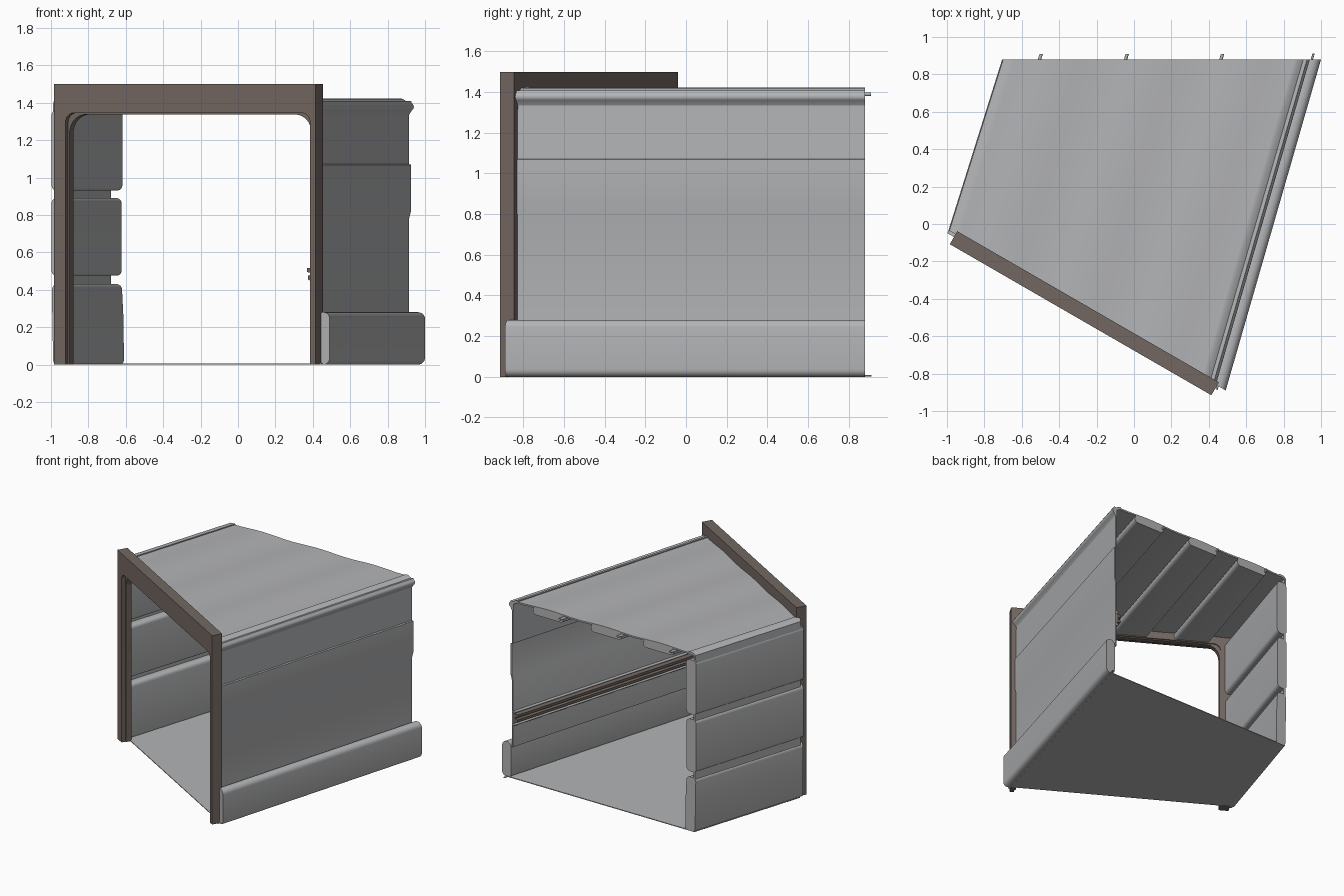
import bpy, bmesh, math

if "Cube" in bpy.data.objects:
    bpy.data.objects.remove(bpy.data.objects["Cube"])

BACK = 0.88              # flat rear end of the corridor
K = 0.577                # slope of the angled front plane


def material(name, rgb):
    m = bpy.data.materials.new(name)
    m.diffuse_color = (*rgb, 1)
    m.use_nodes = True
    m.node_tree.nodes["Principled BSDF"].inputs["Base Color"].default_value = m.diffuse_color
    return m


GREY = material("panel_grey", (0.45, 0.455, 0.465))
BROWN = material("frame_brown", (0.17, 0.137, 0.122))


def loft(name, front, back, mat, angle=35):
    """Closed solid between two matching outlines."""
    bm = bmesh.new()
    a = [bm.verts.new(p) for p in front]
    b = [bm.verts.new(p) for p in back]
    n = len(a)
    for i in range(n):
        j = (i + 1) % n
        bm.faces.new((a[i], a[j], b[j], b[i]))
    bm.faces.new(a)
    bm.faces.new(b[::-1])
    bmesh.ops.recalc_face_normals(bm, faces=bm.faces)
    me = bpy.data.meshes.new(name)
    bm.to_mesh(me)
    bm.free()
    me.materials.append(mat)
    ob = bpy.data.objects.new(name, me)
    bpy.context.collection.objects.link(ob)
    bpy.context.view_layer.objects.active = ob
    for o in bpy.context.selected_objects:
        o.select_set(False)
    ob.select_set(True)
    bpy.ops.object.shade_smooth_by_angle(angle=math.radians(angle))
    return ob


def run(name, profile, mat=GREY, c=-0.60, back=BACK):
    """Run an (x, z) profile from the angled front plane to the rear."""
    f, b = [], []
    for x, z in profile:
        s = 0.314 - 0.0153 * (x + 0.7)       # slight fan of the two walls
        y = (c - K * x + K * s * BACK) / (1 + K * s)
        f.append((x - s * (BACK - y), y, z))
        b.append((x - s * (BACK - back), back, z))
    return loft(name, f, b, mat)


def arc(cx, cz, r, a0, a1, n=6):
    return [(cx + r * math.cos(math.radians(a0 + (a1 - a0) * i / n)),
             cz + r * math.sin(math.radians(a0 + (a1 - a0) * i / n))) for i in range(n + 1)]


def lozenge(x0, x1, z0, z1, r):
    return (arc(x1 - r, z1 - r, r, 90, 0) + arc(x1 - r, z0 + r, r, 0, -90)
            + arc(x0 + r, z0 + r, r, 270, 180) + arc(x0 + r, z1 - r, r, 180, 90))


# floor sheet
run("floor", [(-0.69, 0), (0.95, 0), (0.95, 0.006), (-0.69, 0.006)])

# left wall: three padded panels on a thin backing
lower = arc(-0.65, 0.40, 0.03, 90, 0) + [(-0.612, 0.24)] + arc(-0.635, 0.025, 0.025, 0, -90) \
    + arc(-0.67, 0.025, 0.025, 270, 180) + [(-0.70, 0.24)] + arc(-0.672, 0.40, 0.03, 180, 90)
run("left_wall_lower_pad", lower, c=-0.625)
run("left_wall_middle_pad", lozenge(-0.705, -0.622, 0.475, 0.89, 0.028), c=-0.625)
run("left_wall_upper_pad", lozenge(-0.705, -0.618, 0.93, 1.36, 0.03), c=-0.625)
run("left_wall_backing", [(-0.695, 0.03), (-0.68, 0.03), (-0.68, 1.34), (-0.695, 1.34)])

# right wall: thin sheet with a raised band, and a thick lower pad
outer = [(0.915, 0.25), (0.915, 0.78), (0.925, 0.82), (0.925, 1.068), (0.915, 1.072), (0.915, 1.36)]
run("right_wall_sheet", outer + [(x - 0.012, z) for x, z in reversed(outer)], c=-0.585)
run("right_wall_lower_pad", lozenge(0.92, 1.0, 0.0, 0.28, 0.037), c=-0.607)

# inner rail on the right wall
run("wall_rail", [(0.905, 0.44), (0.865, 0.455), (0.865, 0.475), (0.885, 0.48),
                  (0.885, 0.49), (0.86, 0.495), (0.86, 0.515), (0.905, 0.52)], BROWN, c=-0.60)
for i, z in enumerate((0.43, 0.53)):
    run("rail_edge_%d" % i, lozenge(0.885, 0.905, z - 0.008, z + 0.008, 0.007))

# roof: gently waved top skin, hanging pads beneath
pads = [(-0.51, -0.24), (-0.05, 0.22), (0.46, 0.73)]
top = []
for i in range(49):
    x = -0.65 + 1.52 * i / 48
    top.append((x, 1.418 + 0.004 * math.cos((x - 0.095) * 2 * math.pi / 0.49)))
run("roof_skin", top + [(x, z - 0.012) for x, z in reversed(top)], c=-0.60)
for i, (x0, x1) in enumerate(pads):
    run("roof_pad_%d" % i, lozenge(x0, x1, 1.352, 1.412, 0.029), c=-0.60)
    run("roof_tube_%d" % i, lozenge(x0 - 0.004, x0 + 0.014, 1.381, 1.399, 0.0089), c=-0.60, back=0.91)

# roof edges: rolled right lip, folded left lip
run("roof_right_lip", [(0.86, 1.422), (0.88, 1.421), (0.905, 1.405), (0.925, 1.408)]
    + arc(0.916, 1.378, 0.024, 55, -60) + [(0.915, 1.335), (0.90, 1.335), (0.90, 1.385), (0.86, 1.408)], c=-0.605)
run("roof_left_lip", [(-0.64, 1.422), (-0.68, 1.42), (-0.70, 1.405), (-0.703, 1.345),
                      (-0.69, 1.345), (-0.685, 1.398), (-0.64, 1.408)], c=-0.605)
run("floor_tube", lozenge(0.945, 0.957, 0.001, 0.009, 0.0039), c=-0.63, back=0.912)

# angled front frame with a rounded opening, and an inner liner
OX, OY = -0.985, -0.108
C30, S30 = math.cos(math.radians(30)), 0.5


def arch(name, u0, u1, ztop, i0, i1, iz, r, d0, d1):
    prof = [(u0, 0), (u0, ztop), (u1, ztop), (u1, 0), (i1, 0)]
    prof += arc(i1 - r, iz - r, r, 0, 90, 8) + arc(i0 + r, iz - r, r, 90, 180, 8) + [(i0, 0)]

    def place(d):
        return [(OX + u * C30 + d * S30, OY - u * S30 + d * C30, z) for u, z in prof]
    loft(name, place(d0), place(d1), BROWN, 30)


arch("front_frame", 0, 1.615, 1.5, 0.072, 1.582, 1.345, 0.05, 0.0, 0.08)
arch("frame_liner", 0.02, 1.60, 1.44, 0.08, 1.574, 1.337, 0.10, 0.03, 0.072)
